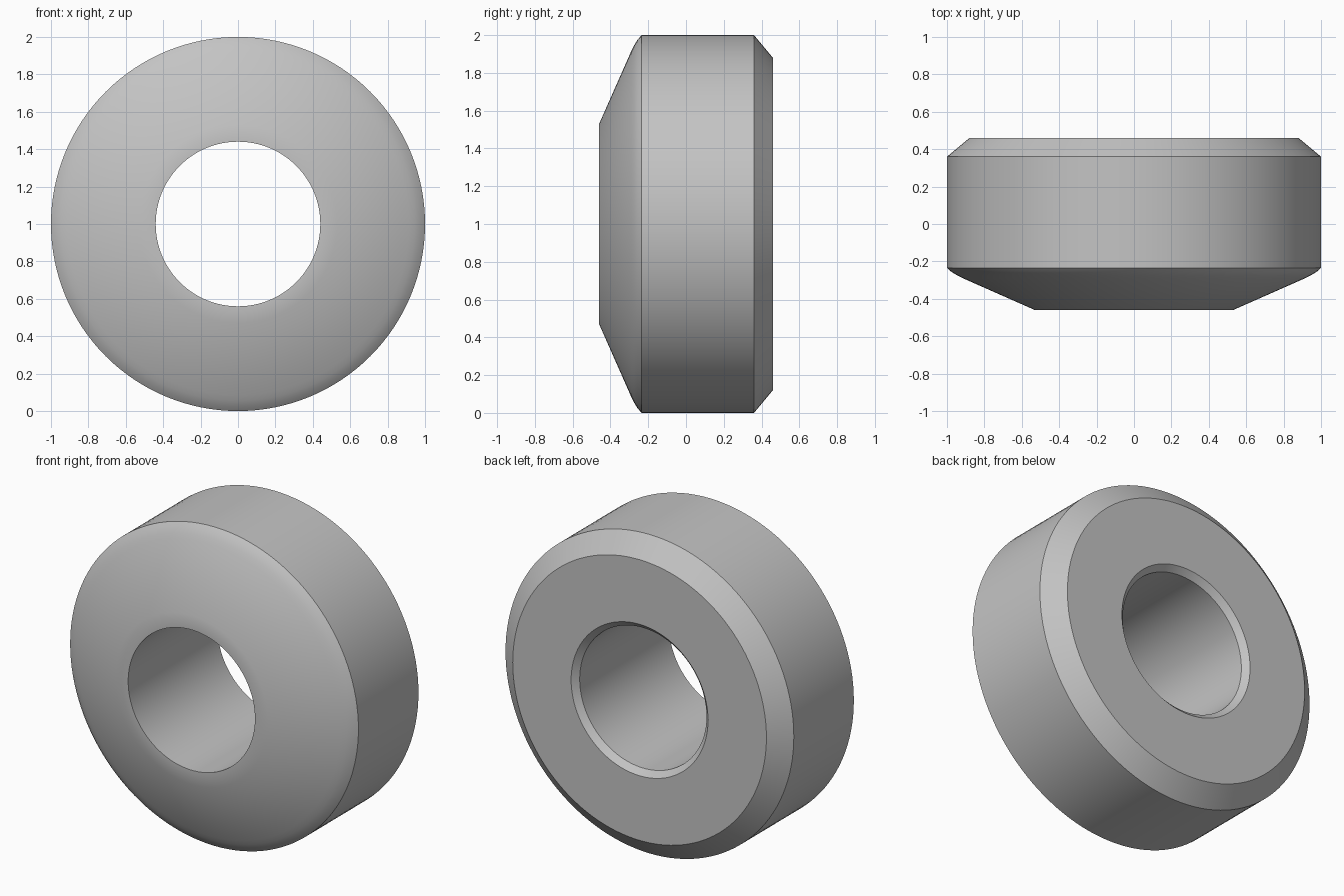
import bpy
import bmesh
import math
from mathutils import Matrix, Vector

default_cube = bpy.data.objects.get("Cube")
if default_cube:
    bpy.data.objects.remove(default_cube, do_unlink=True)

# Single grey material
grey = bpy.data.materials.new("plain grey")
grey.use_nodes = True
colour = (0.55, 0.55, 0.55, 1)
grey.diffuse_color = colour
grey.node_tree.nodes["Principled BSDF"].inputs["Base Color"].default_value = colour

# Closed cross-section as (radius, y), starting at the front rim of the bore
SECTION = [
    (0.44, -0.46), (0.53, -0.46),                                # front land
    (0.915, -0.29), (0.945, -0.275), (0.975, -0.257), (1, -0.235),  # cone and rounded shoulder
    (1, 0.36), (0.88, 0.46),                                     # rim and rear chamfer
    (0.475, 0.46), (0.44, 0.425),                                # rear face and bore chamfer
]
SEGMENTS = 128

# Lathe the section around the y axis
bm = bmesh.new()
rings = []
for i in range(SEGMENTS):
    turn = Matrix.Rotation(math.tau * i / SEGMENTS, 3, 'Y')
    rings.append([bm.verts.new(turn @ Vector((0, y, r)) + Vector((0, 0, 1)))
                  for r, y in SECTION])
for i, ring in enumerate(rings):
    following = rings[(i + 1) % SEGMENTS]
    for j in range(len(SECTION)):
        k = (j + 1) % len(SECTION)
        bm.faces.new((ring[j], ring[k], following[k], following[j]))
bmesh.ops.recalc_face_normals(bm, faces=bm.faces)

mesh = bpy.data.meshes.new("bushing_ring")
bm.to_mesh(mesh)
bm.free()
mesh.materials.append(grey)
bushing = bpy.data.objects.new("bushing_ring", mesh)
bpy.context.collection.objects.link(bushing)

# Smooth the round surfaces, keep the machined edges crisp
bpy.ops.object.select_all(action='DESELECT')
bushing.select_set(True)
bpy.context.view_layer.objects.active = bushing
bpy.ops.object.shade_smooth_by_angle(angle=math.radians(30))
